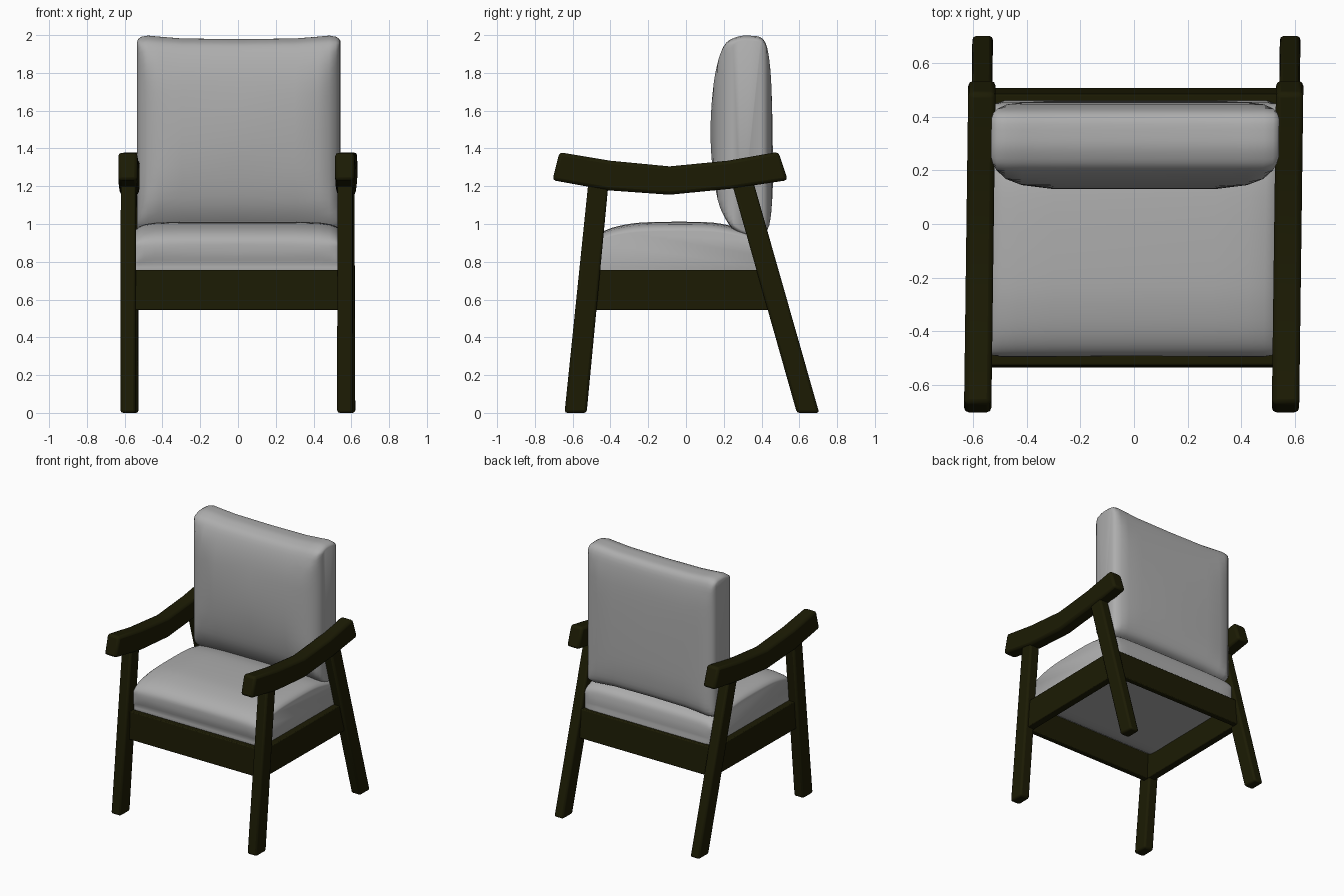
import bpy, bmesh, math
from mathutils import Matrix

if "Cube" in bpy.data.objects:
    bpy.data.objects.remove(bpy.data.objects["Cube"])

# the chair is sheared very slightly: the back sits a touch further right
SHEAR = Matrix(((1, 0.013, 0, 0), (0, 1, 0, 0), (0, 0, 1, 0), (0, 0, 0, 1)))


def material(name, rgb):
    m = bpy.data.materials.new(name)
    m.diffuse_color = (*rgb, 1)
    m.use_nodes = True
    m.node_tree.nodes["Principled BSDF"].inputs["Base Color"].default_value = m.diffuse_color
    return m


WOOD = material("dark wood", (0.0115, 0.011, 0.0012))
FABRIC = material("grey fabric", (0.42, 0.42, 0.42))


def finish(name, bm, mat, angle, bevel=0.0):
    bmesh.ops.recalc_face_normals(bm, faces=bm.faces)
    bm.transform(SHEAR)
    me = bpy.data.meshes.new(name)
    bm.to_mesh(me)
    bm.free()
    me.materials.append(mat)
    ob = bpy.data.objects.new(name, me)
    bpy.context.collection.objects.link(ob)
    if bevel:
        b = ob.modifiers.new("Bevel", 'BEVEL')
        b.width, b.segments, b.limit_method = bevel, 2, 'ANGLE'
        b.angle_limit = math.radians(40)
    bpy.ops.object.select_all(action='DESELECT')
    ob.select_set(True)
    bpy.context.view_layer.objects.active = ob
    bpy.ops.object.shade_smooth_by_angle(angle=math.radians(angle))


def prism(name, pts, x0, x1, bevel=0.014):
    """Side profile (y, z) extruded from x0 to x1."""
    bm = bmesh.new()
    f = bm.faces.new([bm.verts.new((x0, y, z)) for y, z in pts])
    r = bmesh.ops.extrude_face_region(bm, geom=[f])
    vs = [v for v in r["geom"] if isinstance(v, bmesh.types.BMVert)]
    bmesh.ops.translate(bm, verts=vs, vec=(x1 - x0, 0, 0))
    finish(name, bm, WOOD, 30, bevel)


def smooth_loop(pts, steps=4):
    """Closed Catmull-Rom curve through the points."""
    out, n = [], len(pts)
    for i in range(n):
        a, b, c, d = (pts[(i + k) % n] for k in (-1, 0, 1, 2))
        for s in range(steps):
            t = s / steps
            out.append(tuple(0.5 * (2 * b[k] + (c[k] - a[k]) * t
                       + (2 * a[k] - 5 * b[k] + 4 * c[k] - d[k]) * t * t
                       + (3 * b[k] - a[k] - 3 * c[k] + d[k]) * t ** 3) for k in (0, 1)))
    return out


def cushion(name, pts, rings, cz):
    """Loft of a side profile, mirrored in x.
    rings = (x, front limit, back limit, height scale about cz)."""
    prof = smooth_loop(pts)
    bm = bmesh.new()
    full = [(-r[0], *r[1:]) for r in rings] + [r for r in reversed(rings) if r[0] > 0]
    loops = [[bm.verts.new((x, min(max(y, lo), hi), cz + (z - cz) * h)) for y, z in prof]
             for x, lo, hi, h in full]
    n = len(prof)
    for p, q in zip(loops, loops[1:]):
        for i in range(n):
            bm.faces.new((p[i], p[(i + 1) % n], q[(i + 1) % n], q[i]))
    bm.faces.new(loops[0])
    bm.faces.new(loops[-1])
    finish(name, bm, FABRIC, 50)


# legs, armrests and side rails, once per side
front_leg = [(-0.643, 0), (-0.526, 0), (-0.41, 1.22), (-0.517, 1.22)]
back_leg = [(0.587, 0), (0.705, 0), (0.355, 1.23), (0.239, 1.23)]
arm = [(-0.707, 1.232), (-0.41, 1.178), (-0.087, 1.155), (0.24, 1.187), (0.539, 1.232),
       (0.489, 1.382), (0.22, 1.335), (-0.087, 1.305), (-0.4, 1.335), (-0.67, 1.38)]
side_rail = [(-0.52, 0.545), (0.49, 0.545), (0.455, 0.757), (-0.50, 0.757)]
for side, s in (("left", -1), ("right", 1)):
    prism(side + "_front_leg", front_leg, s * 0.533, s * 0.614)
    prism(side + "_back_leg", back_leg, s * 0.535, s * 0.612)
    prism(side + "_armrest", arm, s * 0.523, s * 0.625, 0.018)
    prism(side + "_side_rail", side_rail, s * 0.53, s * 0.588, 0.006)

# front and back rails, leaning with the legs
prism("front_rail", [(-0.535, 0.545), (-0.492, 0.545), (-0.484, 0.757), (-0.527, 0.757)],
      -0.56, 0.56, 0.006)
prism("back_rail", [(0.465, 0.545), (0.507, 0.545), (0.485, 0.757), (0.443, 0.757)],
      -0.56, 0.56, 0.006)

# seat cushion, its underside dropping just inside the rails
seat = [(-0.455, 0.725), (-0.48, 0.79), (-0.495, 0.86), (-0.485, 0.92), (-0.43, 0.965),
        (-0.33, 0.995), (-0.19, 1.01), (0.1, 1.01), (0.24, 0.99), (0.36, 0.955),
        (0.43, 0.92), (0.452, 0.86), (0.455, 0.79), (0.448, 0.725), (0.2, 0.72), (-0.2, 0.72)]
cushion("seat_cushion", seat,
        [(0.542, -0.48, 0.44, 0.81), (0.538, -0.485, 0.445, 0.85), (0.52, -0.49, 0.45, 0.91),
         (0.49, -0.5, 0.46, 0.95), (0.43, -0.5, 0.46, 0.985), (0.3, -0.5, 0.46, 1),
         (0, -0.492, 0.46, 1)], 0.75)

# back cushion, flat-sided, corners rising slightly above the middle
back = [(0.275, 0.955), (0.22, 1.01), (0.168, 1.13), (0.135, 1.35), (0.132, 1.58),
        (0.155, 1.8), (0.2, 1.94), (0.26, 1.985), (0.33, 1.995), (0.41, 1.975),
        (0.442, 1.86), (0.455, 1.65), (0.46, 1.3), (0.455, 1.1), (0.43, 0.97), (0.35, 0.935)]
cushion("back_cushion", back,
        [(0.537, 0.25, 0.395, 0.955), (0.53, 0.225, 0.415, 0.975), (0.515, 0.2, 0.43, 0.992),
         (0.48, 0.168, 0.446, 1.004), (0.42, 0.145, 0.454, 0.993), (0.3, 0.13, 0.46, 0.975),
         (0, 0.13, 0.46, 0.968)], 1.465)
